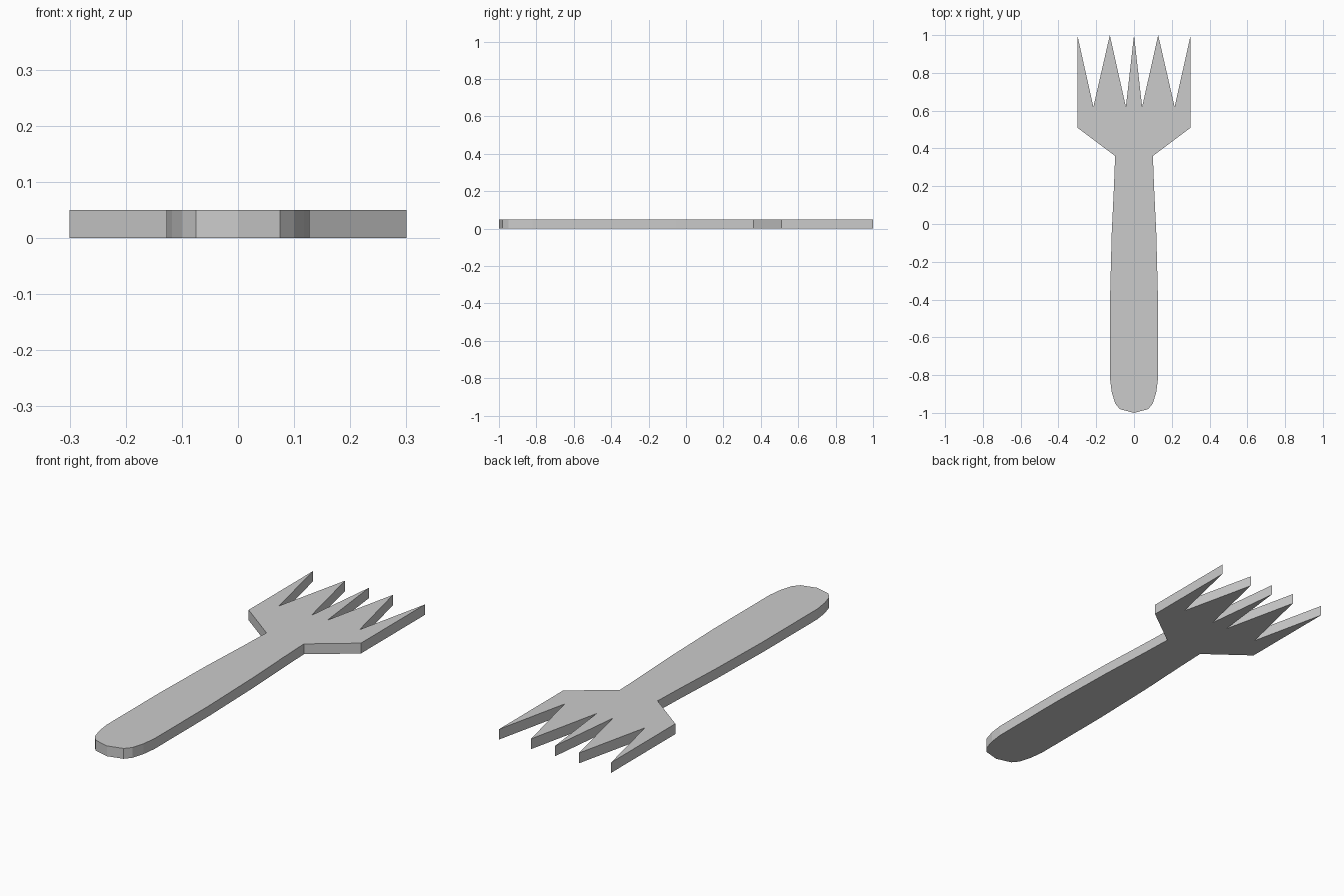
import bpy
import bmesh

cube = bpy.data.objects.get("Cube")
if cube:
    bpy.data.objects.remove(cube, do_unlink=True)

THICKNESS = 0.05

# Plain grey material
grey = bpy.data.materials.new("plain_grey")
grey.use_nodes = True
colour = (0.6, 0.6, 0.6, 1)
grey.diffuse_color = colour
grey.node_tree.nodes["Principled BSDF"].inputs["Base Color"].default_value = colour

# Half outline on the +x side, from handle end to middle tine
handle = [(0, -1), (0.075, -0.98), (0.1, -0.95), (0.118, -0.89), (0.127, -0.82),
          (0.127, -0.4), (0.118, -0.05), (0.106, 0.2), (0.1, 0.36)]
head = [(0.3, 0.51)]
tines = [(0.3, 1), (0.215, 0.62), (0.128, 1), (0.043, 0.62), (0, 1)]
half = handle + head + tines
outline = half + [(-x, y) for x, y in reversed(half[1:-1])]

# Flat fork: outline face extruded upwards
bm = bmesh.new()
base = bm.faces.new([bm.verts.new((x, y, 0)) for x, y in outline])
result = bmesh.ops.extrude_face_region(bm, geom=[base], use_keep_orig=True)
top = [v for v in result["geom"] if isinstance(v, bmesh.types.BMVert)]
bmesh.ops.translate(bm, verts=top, vec=(0, 0, THICKNESS))
bmesh.ops.recalc_face_normals(bm, faces=bm.faces)
mesh = bpy.data.meshes.new("flat_fork")
bm.to_mesh(mesh)
bm.free()

mesh.materials.append(grey)
fork = bpy.data.objects.new("flat_fork", mesh)
bpy.context.collection.objects.link(fork)
